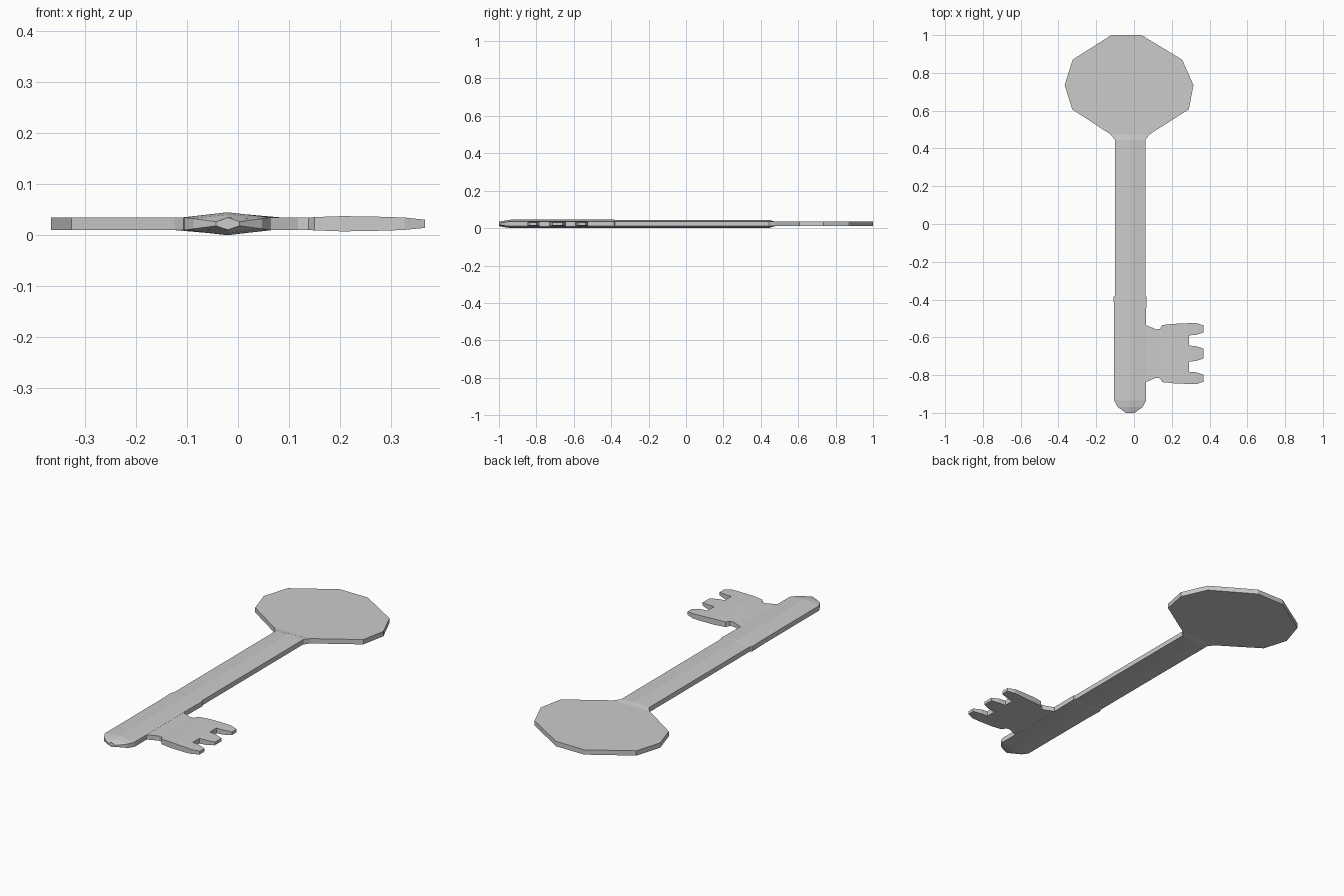
import bpy
import bmesh

if "Cube" in bpy.data.objects:
    bpy.data.objects.remove(bpy.data.objects["Cube"])

ZC = 0.0225   # mid-plane height of the key
E = 0.0125    # half thickness at the edges
R = 0.0225    # half thickness along the shaft ridge


def finish(bm, name):
    bmesh.ops.recalc_face_normals(bm, faces=bm.faces)
    mesh = bpy.data.meshes.new(name)
    bm.to_mesh(mesh)
    bm.free()
    obj = bpy.data.objects.new(name, mesh)
    bpy.context.collection.objects.link(obj)
    return obj


# Bow and shaft: six-sided sections lofted along y
# (y, left x, right x, edge half thickness, ridge half thickness)
sections = [
    (1.0, -0.12, 0.04, E, E),
    (0.87, -0.325, 0.255, E, E),
    (0.735, -0.367, 0.315, E, E),
    (0.607, -0.327, 0.29, E, E),
    (0.475, -0.125, 0.083, E, E),
    (0.445, -0.10, 0.06, E, R - 0.001),
    (-0.38, -0.10, 0.06, E, R - 0.001),
    (-0.385, -0.108, 0.066, E, R),
    (-0.49, -0.105, 0.064, E, R),
    (-0.935, -0.105, 0.064, E, R),
    (-0.968, -0.087, 0.047, 0.010, 0.018),
    (-1.0, -0.043, 0.003, 0.004, 0.012),
]
bm = bmesh.new()
rings = []
for y, xl, xr, e, r in sections:
    xm = (xl + xr) / 2
    pts = [(xl, -e), (xm, -r), (xr, -e), (xr, e), (xm, r), (xl, e)]
    rings.append([bm.verts.new((x, y, ZC + z)) for x, z in pts])
for a, b in zip(rings, rings[1:]):
    for k in range(6):
        n = (k + 1) % 6
        bm.faces.new((a[k], a[n], b[n], b[k]))
bm.faces.new(rings[0])
bm.faces.new(rings[-1])
finish(bm, "bow_and_shaft")

# Bit: columns along x, mirrored rows across y, with gaps between the teeth
# (x, half thickness, row offsets from the bit's centre line)
YC = -0.686
columns = [
    (0.03, 0.012, (0.150, 0.096, 0.043)),
    (0.065, 0.012, (0.150, 0.096, 0.043)),
    (0.118, 0.012, (0.128, 0.096, 0.043)),
    (0.138, 0.012, (0.131, 0.096, 0.043)),
    (0.150, 0.013, (0.151, 0.096, 0.043)),
    (0.205, 0.015, (0.157, 0.096, 0.043)),
    (0.290, 0.0135, (0.161, 0.096, 0.043)),
    (0.328, 0.012, (0.162, 0.099, 0.039)),
    (0.367, 0.008, (0.150, 0.112, 0.027)),
]
TOOTH_START = 6
bm = bmesh.new()
v = {}
for i, (x, h, half) in enumerate(columns):
    rows = list(half) + [-o for o in reversed(half)]
    for j, o in enumerate(rows):
        for s in (-1, 1):
            v[i, j, s] = bm.verts.new((x, YC + o, ZC + s * h))
cells = {(i, j) for i in range(len(columns) - 1) for j in range(5)
         if i < TOOTH_START or j % 2 == 0}
for i, j in cells:
    corners = [(i, j), (i + 1, j), (i + 1, j + 1), (i, j + 1)]
    for s in (-1, 1):
        bm.faces.new([v[c + (s,)] for c in corners])
    # Walls wherever there is no neighbouring cell
    neighbours = [(i, j - 1), (i + 1, j), (i, j + 1), (i - 1, j)]
    for k, cell in enumerate(neighbours):
        if cell not in cells:
            a, b = corners[k], corners[(k + 1) % 4]
            bm.faces.new((v[a + (-1,)], v[b + (-1,)], v[b + (1,)], v[a + (1,)]))
finish(bm, "bit")
